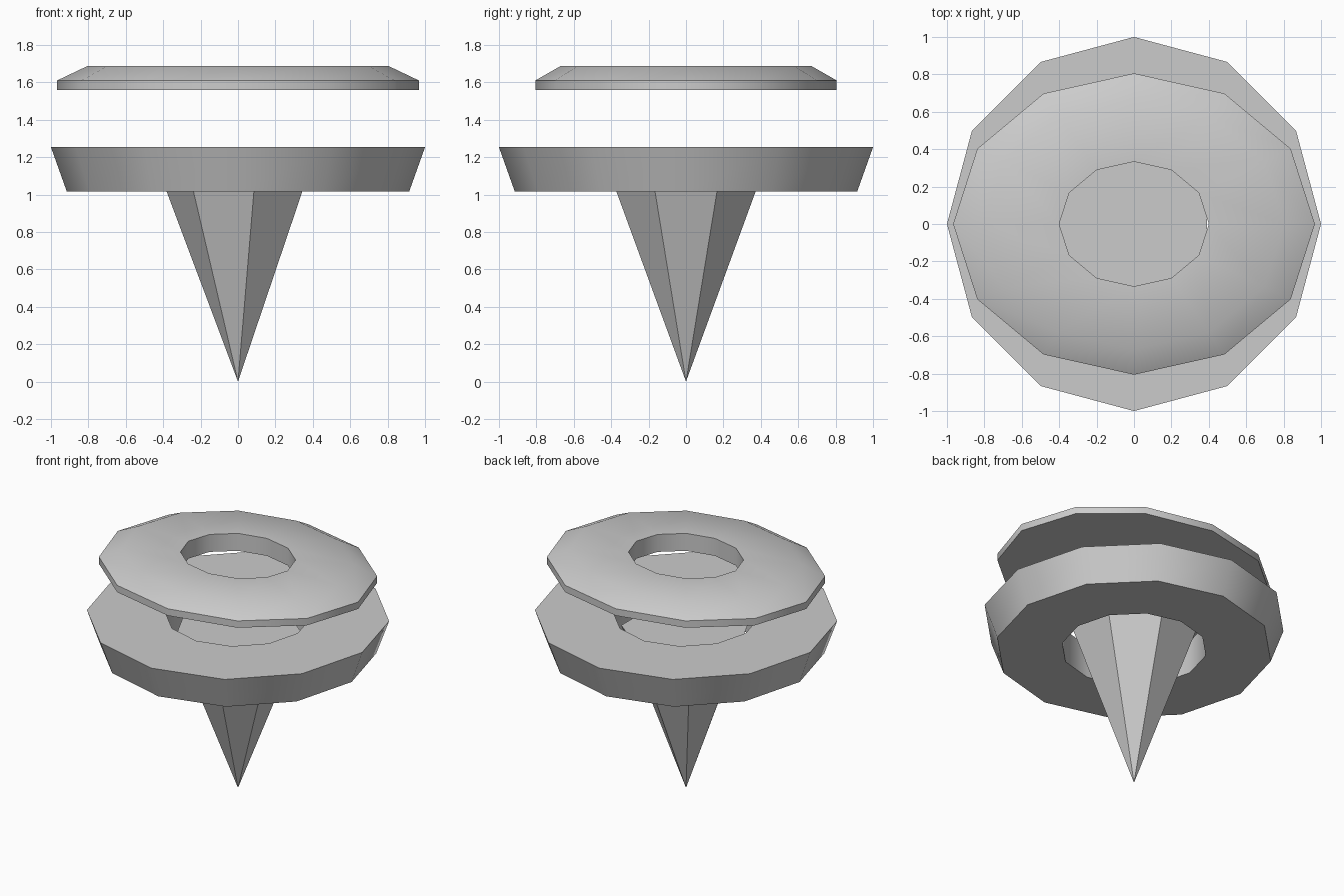
import bpy, bmesh
from math import cos, sin, pi

if "Cube" in bpy.data.objects:
    bpy.data.objects.remove(bpy.data.objects["Cube"])


def make_object(name, bm):
    bmesh.ops.recalc_face_normals(bm, faces=bm.faces)
    mesh = bpy.data.meshes.new(name)
    bm.to_mesh(mesh)
    bm.free()
    obj = bpy.data.objects.new(name, mesh)
    bpy.context.collection.objects.link(obj)
    return obj


def lathe_ring(name, profile, sides=12, y_scale=1.0):
    """Revolve a closed (radius, z) profile into a smooth-shaded ring."""
    bm = bmesh.new()
    loops = []
    for i in range(sides):
        a = 2 * pi * i / sides
        loops.append([bm.verts.new((r * cos(a), r * sin(a) * y_scale, z))
                      for r, z in profile])
    n = len(profile)
    for i in range(sides):
        p, q = loops[i], loops[(i + 1) % sides]
        for j in range(n):
            k = (j + 1) % n
            bm.faces.new((p[j], q[j], q[k], p[k]))
    obj = make_object(name, bm)
    bpy.ops.object.select_all(action='DESELECT')
    obj.select_set(True)
    bpy.context.view_layer.objects.active = obj
    bpy.ops.object.shade_smooth_by_angle(angle=pi / 5)
    return obj


# Upper ring: oval, bevelled outer edge, open centre
lathe_ring("upper_ring",
           [(0.967, 1.56), (0.967, 1.61), (0.805, 1.687), (0.40, 1.687), (0.40, 1.56)],
           y_scale=0.833)

# Middle ring: flared outer wall, open centre
lathe_ring("middle_ring",
           [(0.915, 1.015), (1.0, 1.253), (0.48, 1.253), (0.48, 1.015)])

# Seven-sided spike standing on its point, with a flat cap inside the ring
bm = bmesh.new()
top_z, radius, sides = 1.15, 0.432, 7
tip = bm.verts.new((0, 0, 0))
rim = [bm.verts.new((radius * cos(pi + 2 * pi * i / sides),
                     radius * sin(pi + 2 * pi * i / sides), top_z))
       for i in range(sides)]
for i in range(sides):
    bm.faces.new((tip, rim[(i + 1) % sides], rim[i]))
bm.faces.new(rim)
make_object("spike", bm)
